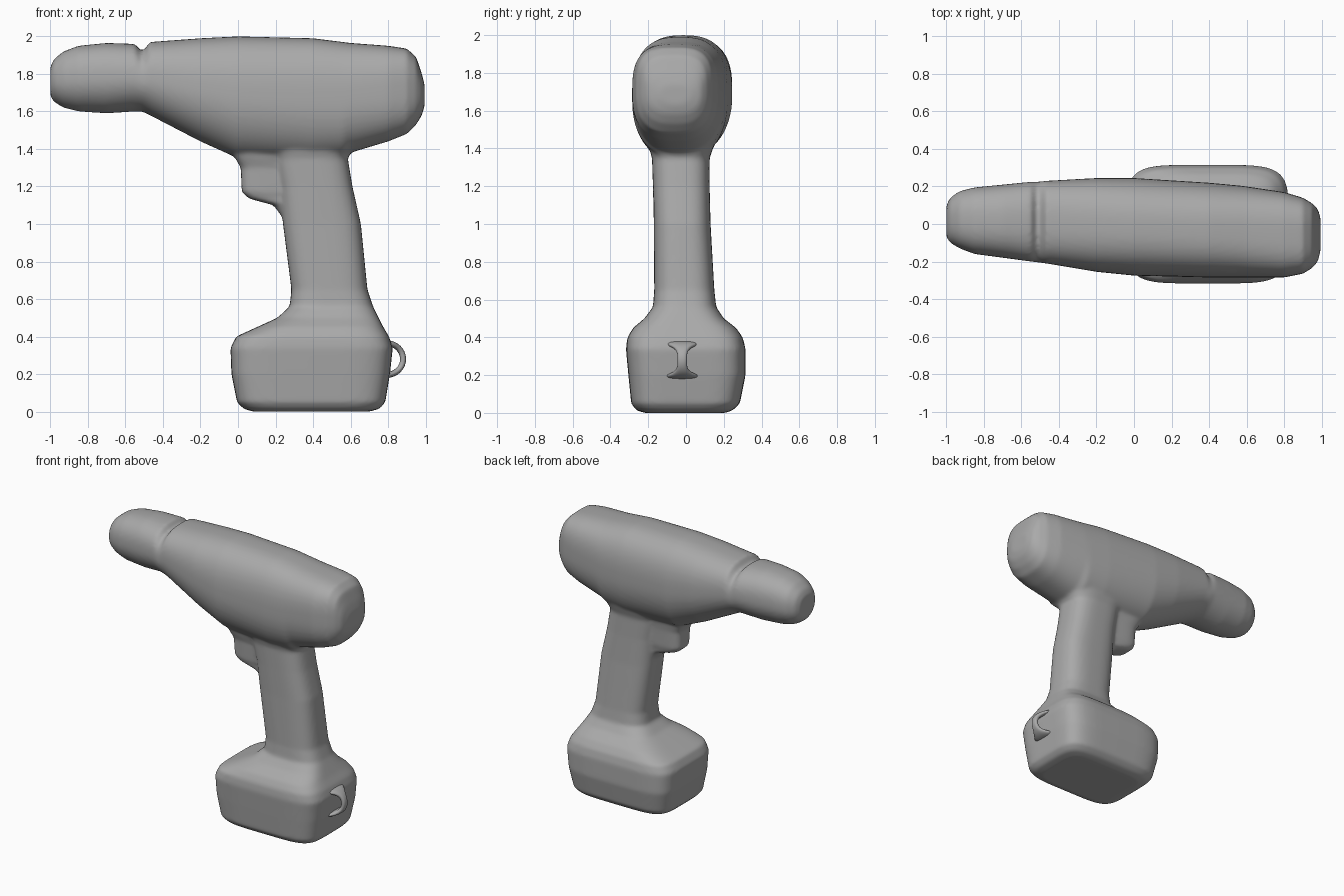
import bpy
import bmesh
import math

default = bpy.data.objects.get("Cube")
if default:
    bpy.data.objects.remove(default, do_unlink=True)

# One plain grey for the whole tool
grey = bpy.data.materials.new("plain_grey")
grey.use_nodes = True
colour = (0.4, 0.4, 0.4, 1)
grey.diffuse_color = colour
grey.node_tree.nodes["Principled BSDF"].inputs["Base Color"].default_value = colour

SIDES = 64


def superellipse(power_low, power_high):
    """Unit outline whose lower and upper halves can differ in squareness."""
    points = []
    for i in range(SIDES):
        angle = math.tau * i / SIDES
        c, s = math.cos(angle), math.sin(angle)
        power = power_high if s > 0 else power_low
        points.append((math.copysign(abs(c) ** (2 / power), c),
                       math.copysign(abs(s) ** (2 / power), s)))
    return points


def loft(bm, rings):
    """Skin a list of point rings and close both ends."""
    loops = [[bm.verts.new(p) for p in ring] for ring in rings]
    for a, b in zip(loops, loops[1:]):
        for i in range(SIDES):
            j = (i + 1) % SIDES
            bm.faces.new((a[i], a[j], b[j], b[i]))
    bm.faces.new(loops[0][::-1])
    bm.faces.new(loops[-1])


def ring_along_x(x, z_low, z_high, y_low, y_high, power):
    cy, cz = (y_low + y_high) / 2, (z_low + z_high) / 2
    ry, rz = (y_high - y_low) / 2, (z_high - z_low) / 2
    outline = superellipse(max(2, power - 0.5), power)
    return [(x, cy + u * ry, cz + v * rz) for u, v in outline]


def ring_along_z(z, x_low, x_high, y_low, y_high, power):
    cx, cy = (x_low + x_high) / 2, (y_low + y_high) / 2
    rx, ry = (x_high - x_low) / 2, (y_high - y_low) / 2
    return [(cx + u * rx, cy + v * ry, z) for u, v in superellipse(power, power)]


def add_object(name, bm):
    bmesh.ops.recalc_face_normals(bm, faces=bm.faces)
    mesh = bpy.data.meshes.new(name)
    bm.to_mesh(mesh)
    bm.free()
    mesh.materials.append(grey)
    obj = bpy.data.objects.new(name, mesh)
    bpy.context.collection.objects.link(obj)
    return obj


# Motor housing and nose: x, bottom, top, right, left, squareness
housing = [
    (-1, 1.68, 1.84, -.07, .1, 2.5),
    (-.98, 1.65, 1.88, -.1, .14, 2.5),
    (-.93, 1.62, 1.92, -.13, .175, 2.5),
    (-.85, 1.6, 1.95, -.16, .195, 2.5),
    (-.7, 1.59, 1.965, -.18, .21, 2.5),
    (-.55, 1.6, 1.96, -.2, .225, 2.5),
    (-.51, 1.6, 1.915, -.205, .225, 2.5),
    (-.47, 1.58, 1.97, -.21, .23, 2.6),
    (-.2, 1.44, 1.99, -.255, .245, 2.6),
    (0, 1.35, 2, -.275, .245, 2.6),
    (.4, 1.33, 1.99, -.285, .22, 2.7),
    (.56, 1.35, 1.97, -.285, .205, 2.8),
    (.6, 1.38, 1.965, -.285, .2, 2.8),
    (.8, 1.44, 1.95, -.285, .17, 3),
    (.9, 1.48, 1.935, -.265, .14, 3.2),
    (.95, 1.53, 1.89, -.235, .11, 3.2),
    (.98, 1.58, 1.8, -.2, .08, 3),
    (.995, 1.63, 1.74, -.14, .03, 2.5),
]

# Battery flowing up into the grip: z, front, back, right, left, squareness
grip = [
    (0, .08, .7, -.22, .21, 5),
    (.015, .03, .755, -.265, .25, 5),
    (.05, -.005, .785, -.29, .285, 5),
    (.2, -.035, .81, -.305, .315, 5),
    (.34, -.04, .825, -.318, .315, 5),
    (.4, -.01, .805, -.31, .3, 5),
    (.45, .1, .775, -.28, .265, 4.5),
    (.5, .21, .75, -.22, .2, 4),
    (.56, .275, .72, -.175, .16, 3.2),
    (.65, .285, .69, -.168, .15, 3),
    (1, .24, .655, -.17, .13, 3),
    (1.2, .22, .61, -.175, .125, 3),
    (1.35, .19, .585, -.18, .125, 3),
    (1.42, .15, .62, -.2, .15, 3),
    (1.5, .1, .72, -.21, .17, 3),
]

# Trigger under the housing
trigger = [
    (1.03, .24, .4, -.09, .05, 3),
    (1.1, .19, .4, -.1, .06, 3),
    (1.135, .06, .4, -.1, .06, 4),
    (1.17, .02, .4, -.11, .07, 4),
    (1.3, .015, .4, -.12, .08, 4),
    (1.36, -.02, .4, -.14, .09, 4),
    (1.45, -.06, .4, -.15, .1, 4),
]

# The fused shell is remeshed so the parts blend softly into each other
shell = bmesh.new()
loft(shell, [ring_along_x(*s) for s in housing])
loft(shell, [ring_along_z(*s) for s in grip])
loft(shell, [ring_along_z(*s) for s in trigger])
drill_shell = add_object("drill_shell", shell)
remesh = drill_shell.modifiers.new("fuse", "REMESH")
remesh.mode = "VOXEL"
remesh.voxel_size = 0.012
remesh.use_smooth_shade = True
smooth = drill_shell.modifiers.new("soften", "SMOOTH")
smooth.factor = 0.5
smooth.iterations = 8

# Strap loop on the back of the battery: a swept bar, wider where it joins
bar = bmesh.new()
rings = []
for i in range(17):
    t = math.pi * i / 16
    bend, rise = math.sin(t), -math.cos(t)
    width = 0.025 + 0.06 * abs(rise) ** 4
    rings.append([(0.79 + (0.09 + 0.016 * u) * bend,
                   -0.02 + width * v,
                   0.28 + (0.085 + 0.016 * u) * rise)
                  for u, v in superellipse(2.5, 2.5)])
loft(bar, rings)
strap_loop = add_object("strap_loop", bar)
for face in strap_loop.data.polygons:
    face.use_smooth = True
